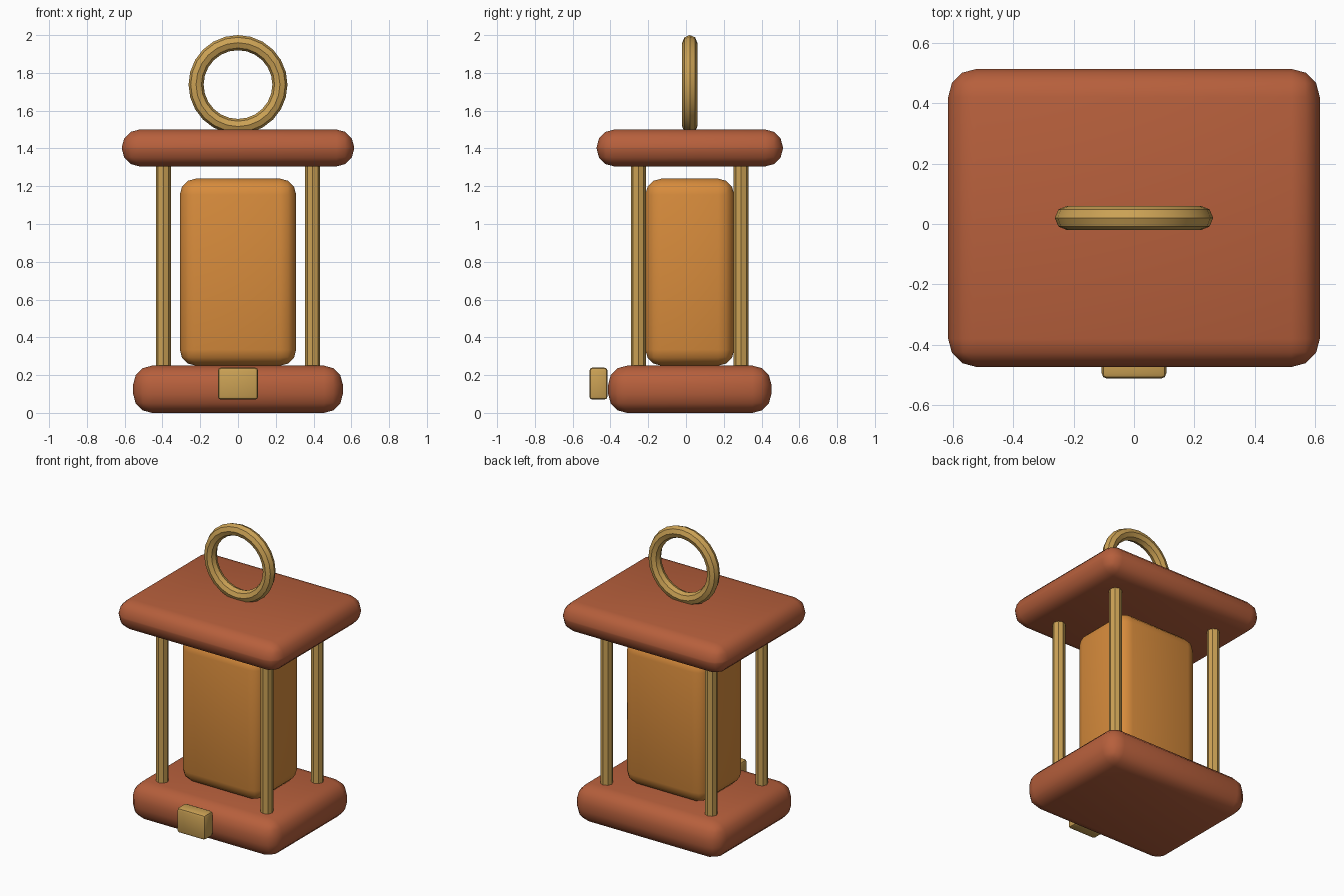
import bpy, math
from mathutils import Matrix

if "Cube" in bpy.data.objects:
    bpy.data.objects.remove(bpy.data.objects["Cube"])

CY = 0.02  # depth centre of the lantern body


def material(name, rgb):
    m = bpy.data.materials.new(name)
    m.diffuse_color = (*rgb, 1)
    m.use_nodes = True
    m.node_tree.nodes["Principled BSDF"].inputs["Base Color"].default_value = m.diffuse_color
    return m


RED = material("red_clay", (0.47, 0.115, 0.045))
BRASS = material("brass", (0.60, 0.36, 0.09))
AMBER = material("amber_glass", (0.68, 0.26, 0.045))


def finish(ob, name, mat, angle=30):
    ob.name = name
    ob.data.materials.append(mat)
    bpy.ops.object.shade_smooth_by_angle(angle=math.radians(angle))
    return ob


def rounded_box(name, mat, x, y, z, bevel, segments):
    """Box from (min, max) ranges with rounded edges."""
    ranges = (x, y, z)
    bpy.ops.mesh.primitive_cube_add(size=1, location=[(a + b) / 2 for a, b in ranges])
    ob = bpy.context.object
    ob.data.transform(Matrix.Diagonal([b - a for a, b in ranges] + [1]))
    mod = ob.modifiers.new("rounding", "BEVEL")
    mod.width = bevel
    mod.segments = segments
    bpy.ops.object.modifier_apply(modifier=mod.name)
    return finish(ob, name, mat, 40)


# Base, roof and glowing body
rounded_box("base", RED, (-0.555, 0.555), (CY - 0.432, CY + 0.432), (0, 0.25), 0.1, 3)
rounded_box("roof", RED, (-0.615, 0.615), (CY - 0.493, CY + 0.493), (1.305, 1.5), 0.093, 3)
rounded_box("glass_body", AMBER, (-0.308, 0.308), (CY - 0.235, CY + 0.235), (0.25, 1.24), 0.085, 3)

# Latch on the front of the base
rounded_box("latch", BRASS, (-0.107, 0.107), (-0.512, -0.415), (0.07, 0.24), 0.018, 2)

# Four corner posts
for sx, side in ((-1, "left"), (1, "right")):
    for sy, end in ((-1, "front"), (1, "back")):
        bpy.ops.mesh.primitive_cylinder_add(vertices=8, radius=0.04, depth=1.1,
                                            location=(sx * 0.395, CY + sy * 0.272, 0.775))
        finish(bpy.context.object, f"post_{end}_{side}", BRASS)

# Carrying ring
bpy.ops.mesh.primitive_torus_add(major_segments=24, minor_segments=8,
                                 major_radius=0.222, minor_radius=0.04,
                                 location=(0, CY, 1.738), rotation=(math.pi / 2, 0, 0))
finish(bpy.context.object, "carry_ring", BRASS)
